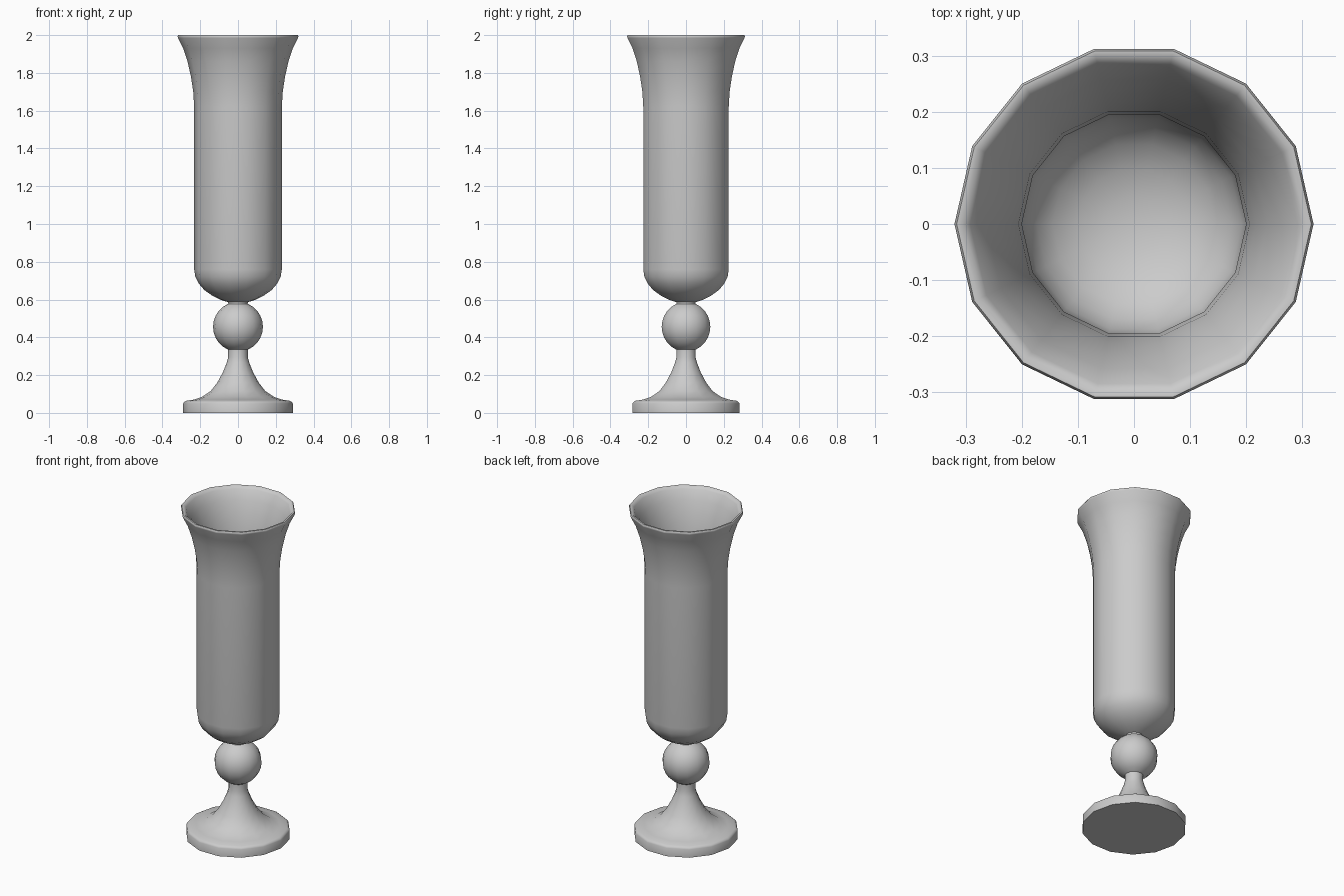
import bpy, bmesh, math

if "Cube" in bpy.data.objects:
    bpy.data.objects.remove(bpy.data.objects["Cube"])

SIDES = 14


def lathe(name, profile):
    """Spin an (r, z) profile round z; points with r = 0 become poles."""
    bm = bmesh.new()
    rings = []
    for r, z in profile:
        if r == 0:
            rings.append([bm.verts.new((0, 0, z))] * SIDES)
        else:
            rings.append([bm.verts.new((r * math.cos(2 * math.pi * i / SIDES),
                                        r * math.sin(2 * math.pi * i / SIDES), z))
                          for i in range(SIDES)])
    for a, b in zip(rings, rings[1:]):
        for i in range(SIDES):
            j = (i + 1) % SIDES
            bm.faces.new(list(dict.fromkeys((a[i], a[j], b[j], b[i]))))
    bmesh.ops.recalc_face_normals(bm, faces=bm.faces)
    mesh = bpy.data.meshes.new(name)
    bm.to_mesh(mesh)
    bm.free()
    obj = bpy.data.objects.new(name, mesh)
    bpy.context.collection.objects.link(obj)
    bpy.ops.object.select_all(action='DESELECT')
    obj.select_set(True)
    bpy.context.view_layer.objects.active = obj
    bpy.ops.object.shade_smooth_by_angle(angle=math.radians(50))
    return obj


# Foot disc and flared stem
foot = [(0, 0), (0.29, 0), (0.29, 0.05), (0.285, 0.058), (0.275, 0.064),
        (0.235, 0.07), (0.19, 0.085), (0.145, 0.115), (0.11, 0.16),
        (0.08, 0.215), (0.06, 0.265), (0.052, 0.295), (0.052, 0.336)]

# Ball knop in the middle of the stem
knop = [(0.132 * math.sin(t), 0.456 - 0.132 * math.cos(t))
        for t in (math.radians(23 + 134 * k / 10) for k in range(11))]

# Outside of the cup, flaring to the rim
outer = [(0.052, 0.586), (0.09, 0.598), (0.135, 0.62), (0.178, 0.65),
         (0.208, 0.685), (0.226, 0.72), (0.232, 0.76), (0.232, 1.62),
         (0.237, 1.7), (0.249, 1.78), (0.267, 1.86), (0.29, 1.93), (0.318, 1.985)]

# Rounded lip and the hollow inside
inner = [(0.32, 1.993), (0.316, 2.0), (0.306, 2.0), (0.292, 1.985),
         (0.264, 1.93), (0.238, 1.86), (0.218, 1.78), (0.206, 1.7),
         (0.2, 1.62), (0.2, 0.77), (0.192, 0.735), (0.174, 0.7),
         (0.145, 0.67), (0.1, 0.645), (0.05, 0.632), (0, 0.628)]

lathe("goblet", foot + knop + outer + inner)
